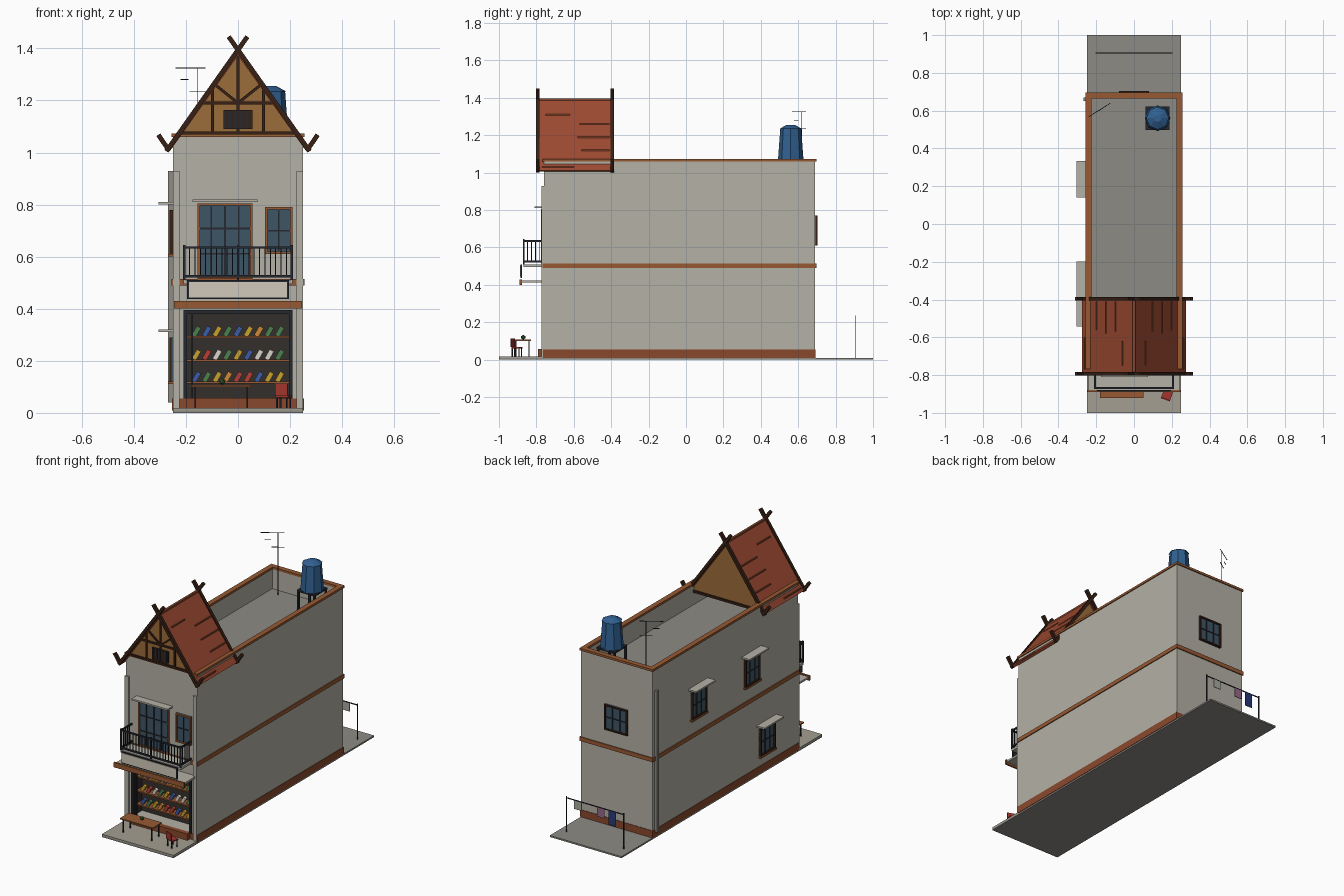
import bpy, bmesh, math, random
from mathutils import Vector, Matrix

if "Cube" in bpy.data.objects:
    bpy.data.objects.remove(bpy.data.objects["Cube"])

random.seed(4)


def mat(name, hexa):
    m = bpy.data.materials.new(name)
    rgb = [int(hexa[i:i + 2], 16) / 255 for i in (0, 2, 4)]
    m.diffuse_color = [c ** 2.2 for c in rgb] + [1]
    m.use_nodes = True
    m.node_tree.nodes["Principled BSDF"].inputs["Base Color"].default_value = m.diffuse_color
    return m


PLASTER, CONCRETE = mat("plaster", "B2AFA4"), mat("concrete", "8C8A84")
PAVING, BRICK = mat("paving", "A29D90"), mat("brick_red", "884A30")
TRIM, TIMBER = mat("trim_brown", "965A36"), mat("dark_timber", "3A251B")
TILE, PANEL = mat("roof_tile", "9A4A34"), mat("gable_tan", "9A6C3C")
GLASS, IRON = mat("glass", "405666"), mat("iron", "2B2D33")
DARK, BLUE = mat("shop_dark", "37322F"), mat("tank_blue", "34608F")
RED, WHITE = mat("chair_red", "A03830"), mat("sign_cream", "CFC8B8")


def finish(name, bm, m):
    bmesh.ops.recalc_face_normals(bm, faces=bm.faces)
    me = bpy.data.meshes.new(name)
    bm.to_mesh(me)
    bm.free()
    me.materials.append(m)
    ob = bpy.data.objects.new(name, me)
    bpy.context.collection.objects.link(ob)
    return ob


def boxes(name, m, *specs):
    """Boxes given as (x0, x1, y0, y1, z0, z1)."""
    bm = bmesh.new()
    for a, b, c, d, e, f in specs:
        mtx = Matrix.Translation(((a + b) / 2, (c + d) / 2, (e + f) / 2))
        mtx = mtx @ Matrix.Diagonal((abs(b - a), abs(d - c), abs(f - e), 1))
        bmesh.ops.create_cube(bm, size=1, matrix=mtx)
    return finish(name, bm, m)


def bars(name, m, w, *pairs):
    """Square bars running between pairs of points."""
    bm = bmesh.new()
    for p, q in pairs:
        p, q = Vector(p), Vector(q)
        rot = (q - p).to_track_quat('Z', 'Y').to_matrix().to_4x4()
        mtx = Matrix.Translation((p + q) / 2) @ rot @ Matrix.Diagonal((w, w, (q - p).length, 1))
        bmesh.ops.create_cube(bm, size=1, matrix=mtx)
    return finish(name, bm, m)


def prism(name, m, pts, y0, y1):
    """Extrude an x-z outline along y."""
    bm = bmesh.new()
    face = bm.faces.new([bm.verts.new((x, y0, z)) for x, z in pts])
    ext = bmesh.ops.extrude_face_region(bm, geom=[face])
    verts = [g for g in ext["geom"] if isinstance(g, bmesh.types.BMVert)]
    bmesh.ops.translate(bm, verts=verts, vec=(0, y1 - y0, 0))
    return finish(name, bm, m)


def ring(name, m, x, y0, y1, z0, z1, t):
    """Rectangular band around the building."""
    return boxes(name, m, (-x, -x + t, y0, y1, z0, z1), (x - t, x, y0, y1, z0, z1),
                 (-x + t, x - t, y0, y0 + t, z0, z1), (-x + t, x - t, y1 - t, y1, z0, z1))


def window(name, side, u, w, z0, z1, cols, rows):
    """Framed window on the front, left or back wall."""
    def put(a, b, d, e, f):
        if side == "left":
            return (-0.25 - d, -0.25, a, b, e, f)
        y = -0.76 if side == "front" else 0.69
        return (a, b, y, y + (-d if side == "front" else d), e, f)
    a, b, t = u - w / 2, u + w / 2, 0.009
    boxes(name + "_glass", GLASS, put(a, b, 0.006, z0, z1))
    boxes(name + "_frame", TRIM if side == "front" else TIMBER,
          put(a, a + t, 0.014, z0, z1), put(b - t, b, 0.014, z0, z1),
          put(a, b, 0.014, z1 - t, z1), put(a, b, 0.014, z0, z0 + t))
    v = [put(a + w * i / cols - .003, a + w * i / cols + .003, 0.010, z0, z1) for i in range(1, cols)]
    h = [put(a, b, 0.010, z0 + (z1 - z0) * i / rows - .003, z0 + (z1 - z0) * i / rows + .003)
         for i in range(1, rows)]
    boxes(name + "_bars", IRON, *v, *h)


# Ground and pavement
boxes("ground_slab", CONCRETE, (-.25, .25, -1, 1, 0, .01))
boxes("front_pavement", PAVING, (-.25, .25, -1, -.76, .01, .018))

# Building shell with shop recess and roof parapet
boxes("building_walls", PLASTER,
      (-.25, .25, -.66, .69, .01, .93),
      (-.25, -.205, -.76, -.66, .01, .93), (.205, .25, -.76, -.66, .01, .93),
      (-.205, .205, -.76, -.66, .39, .93), (-.205, .205, -.76, -.66, .01, .055))
ring("parapet", PLASTER, .25, -.76, .69, .93, 1.065, .02)
boxes("roof_deck", CONCRETE, (-.23, .23, -.74, .67, .93, .934))
ring("parapet_coping", TRIM, .256, -.767, .697, 1.06, 1.074, .032)
ring("floor_band", TRIM, .256, -.767, .697, .49, .515, .02)
ring("plinth_band", BRICK, .253, -.764, .693, .01, .055, .02)
boxes("front_pilasters", PLASTER, *[(s * .225, s * .25, -.772, -.76, .018, .93) for s in (-1, 1)])

# Shopfront
boxes("shop_lining", DARK, (-.205, .205, -.67, -.659, .055, .39), (-.205, -.2, -.76, -.66, .055, .39),
      (.2, .205, -.76, -.66, .055, .39), (-.205, .205, -.76, -.66, .385, .39))
boxes("shop_frame", IRON, (-.21, -.195, -.768, -.755, .055, .395), (.195, .21, -.768, -.755, .055, .395),
      (-.21, .21, -.768, -.755, .38, .395), (-.178, -.172, -.765, -.755, .055, .385))
boxes("shop_step", BRICK, (-.2, .2, -.79, -.76, .018, .058))
shelf_z = (.12, .205, .295)
boxes("shop_shelves", TRIM, *[(-.2, .2, -.73, -.67, z - .008, z) for z in shelf_z])
goods = {c: [] for c in ("C8A030", "3C5CA8", "4C8050", "B84038", "D8D4C8", "D08838")}
for z in shelf_z:
    for i in range(9):
        x = -.17 + i * .04
        goods[random.choice(list(goods))].append(((x, -.71, z), (x + .02, -.71, z + .035)))
for i, (c, pairs) in enumerate(goods.items()):
    if pairs:
        bars("shelf_goods_%d" % i, mat("goods_%d" % i, c), .018, *pairs)

# Canopy and blank signboard
boxes("canopy_slab", PLASTER, (-.24, .24, -.88, -.76, .412, .424))
boxes("canopy_fascia", TRIM, (-.245, .245, -.89, -.878, .40, .43))
boxes("sign_border", IRON, (-.195, .195, -.884, -.878, .437, .51))
boxes("sign_face", WHITE, (-.188, .188, -.887, -.883, .444, .503))

# Balcony
boxes("balcony_slab", PLASTER, (-.21, .21, -.87, -.76, .495, .51))
rails = [((-.21, -.868, z), (.21, -.868, z)) for z in (.525, .635)]
rails += [((s * .207, -.868, z), (s * .207, -.76, z)) for s in (-1, 1) for z in (.525, .635)]
rails += [((x, -.868, .51), (x, -.868, .645)) for x in (-.207, 0, .207)]
bars("balcony_rails", IRON, .009, *rails)
balusters = [((-.207 + i * .0207, -.868, .525), (-.207 + i * .0207, -.868, .635)) for i in range(1, 20)]
balusters += [((s * .207, -.868 + i * .021, .525), (s * .207, -.868 + i * .021, .635))
              for s in (-1, 1) for i in range(1, 5)]
bars("balcony_balusters", IRON, .004, *balusters)

# Windows, balcony door and shades
window("balcony_door", "front", -.05, .21, .515, .805, 4, 3)
window("front_window", "front", .157, .105, .61, .79, 2, 2)
boxes("door_shade", PLASTER, (-.175, .075, -.81, -.76, .81, .82))
for i, (y, z) in enumerate(((.237, .61), (-.295, .61), (-.445, .12))):
    window("side_window_%d" % i, "left", y, .145, z, z + .17, 3, 2)
    boxes("side_shade_%d" % i, PLASTER, (-.305, -.25, y - .097, y + .097, z + .19, z + .2))
    boxes("side_sill_%d" % i, TRIM, (-.268, -.25, y - .08, y + .08, z - .01, z))
window("back_window", "back", 0, .16, .61, .77, 3, 2)
boxes("drainpipe", CONCRETE, (-.268, -.25, .652, .67, .04, .93))

# Gable roof
for s, n in ((-1, "left"), (1, "right")):
    prism("roof_slope_" + n, TILE, [(0, 1.395), (s * .275, 1.012), (s * .262, 1.005), (0, 1.372)], -.785, -.4)
    rows = [(1.03, -.77, -.6), (1.12, -.56, -.41), (1.19, -.58, -.41), (1.26, -.57, -.41), (1.31, -.75, -.62)]
    bars("tile_rows_" + n, BRICK, .007, *[((s * (1.395 - z) * .718, a, z), (s * (1.395 - z) * .718, b, z))
                                         for z, a, b in rows])
    for y, f in ((-.792, "front"), (-.395, "back")):
        bars("bargeboard_%s_%s" % (n, f), TIMBER, .018,
             ((s * .275, y, 1.005), (-s * .036, y, 1.445)), ((s * .265, y, 1.008), (s * .306, y, 1.068)))
bars("roof_ridge", BRICK, .014, ((0, -.785, 1.39), (0, -.4, 1.39)))
prism("front_gable_panel", PANEL, [(-.222, 1.066), (.222, 1.066), (0, 1.377)], -.768, -.758)
prism("back_gable_panel", PANEL, [(-.255, 1.02), (.255, 1.02), (0, 1.377)], -.42, -.408)
bars("back_gable_sill", TIMBER, .014, ((-.25, -.405, 1.02), (.25, -.405, 1.02)))

# Gable timber framing and vent
Y = -.77
frame = [((-.22, Y, 1.075), (.22, Y, 1.075)), ((-.135, Y, 1.19), (.135, Y, 1.19)), ((0, Y, 1.07), (0, Y, 1.38))]
for s in (-1, 1):
    frame += [((s * .098, Y, 1.07), (s * .098, Y, 1.245)), ((0, Y, 1.19), (s * .09, Y, 1.262))]
bars("gable_timbers", TIMBER, .011, *frame)
boxes("gable_vent", IRON, (-.056, .056, -.778, -.765, 1.09, 1.163))
boxes("vent_slats", TIMBER, *[(x - .004, x + .004, -.782, -.77, 1.09, 1.163) for x in (-.045, -.022, 0, .022, .045)])

# Water tank on its stand
boxes("tank_stand", IRON, (.062, .188, .497, .623, 1.06, 1.07),
      *[(.125 + a * .05, .125 + a * .062, .56 + b * .05, .56 + b * .062, .93, 1.06) for a in (-1, 1) for b in (-1, 1)])
bm = bmesh.new()
for r1, r2, z0, z1 in ((.068, .056, 1.07, 1.235), (.06, .02, 1.235, 1.256)):
    bmesh.ops.create_cone(bm, cap_ends=True, segments=8, radius1=r1, radius2=r2, depth=z1 - z0,
                          matrix=Matrix.Translation((.125, .56, (z0 + z1) / 2)))
finish("water_tank", bm, BLUE)

# Antenna
bars("antenna", IRON, .003, ((-.155, .62, .93), (-.155, .62, 1.325)), ((-.24, .567, 1.325), (-.125, .64, 1.325)),
     ((-.22, .58, 1.28), (-.19, .6, 1.28)), ((-.185, .6, 1.235), (-.125, .64, 1.235)))

# Clothesline behind the house
bars("clothesline", IRON, .005, ((-.2, .905, .01), (-.2, .905, .235)), ((.2, .905, .01), (.2, .905, .235)),
     ((-.2, .905, .225), (.2, .905, .225)))
for i, (x, h, c) in enumerate(((.12, .055, "A8A8A0"), (-.04, .06, "96688A"), (-.12, .09, "2C3C78"))):
    boxes("laundry_%d" % i, mat("cloth_%d" % i, c), (x - .025, x + .025, .903, .907, .225 - h, .225))

# Table, potted plant and chair on the pavement
boxes("table_top", TRIM, (-.18, .05, -.92, -.83, .1, .107))
bars("table_legs", IRON, .006, *[((x, y, .018), (x, y, .1)) for x in (-.165, .035) for y in (-.91, -.84)])
bm = bmesh.new()
bmesh.ops.create_icosphere(bm, subdivisions=1, radius=.013, matrix=Matrix.Translation((-.06, -.87, .12)))
finish("table_plant", bm, mat("leaf", "3C6038"))
turn = Matrix.Translation((.175, -.905, 0)) @ Matrix.Rotation(math.radians(-20), 4, 'Z')
chair = [boxes("chair_seat", RED, (-.025, .025, -.02, .025, .06, .067)),
         boxes("chair_back", RED, (-.025, .025, -.027, -.02, .067, .112)),
         bars("chair_legs", IRON, .005, *[((x, y, .018), (x, y, .06)) for x in (-.02, .02) for y in (-.018, .02)])]
for part in chair:
    part.matrix_world = turn
